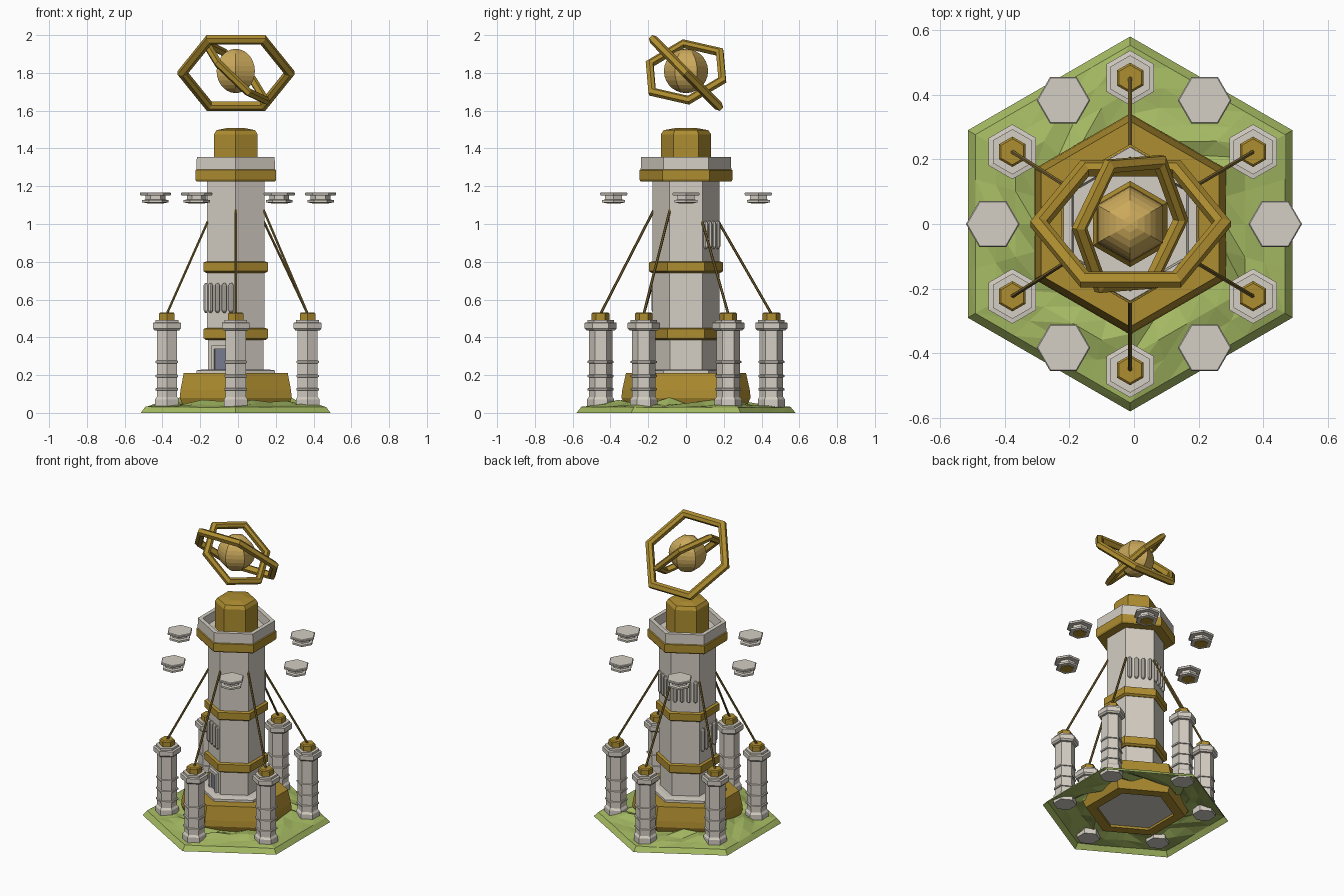
import bpy, math, random
from mathutils import Vector, Matrix

if "Cube" in bpy.data.objects:
    bpy.data.objects.remove(bpy.data.objects["Cube"])

random.seed(4)
CX = -0.012  # tower axis


def material(name, rgb):
    lin = [((c / 255 + 0.055) / 1.055) ** 2.4 for c in rgb]
    m = bpy.data.materials.new(name)
    m.diffuse_color = (*lin, 1)
    m.use_nodes = True
    m.node_tree.nodes["Principled BSDF"].inputs["Base Color"].default_value = m.diffuse_color
    return m


GRASS = material("grass green", (164, 185, 98))
STONE = material("pale stone", (212, 206, 195))
GOLD = material("old gold", (174, 141, 48))
LIGHT = material("light gold", (204, 170, 92))
CABLE = material("dark bronze", (125, 104, 50))
DOOR = material("slate blue", (122, 126, 148))


def mesh(name, verts, faces, mat, matrix=None):
    me = bpy.data.meshes.new(name)
    me.from_pydata([tuple(v) for v in verts], [], faces)
    if matrix:
        me.transform(matrix)
    me.materials.append(mat)
    ob = bpy.data.objects.new(name, me)
    bpy.context.collection.objects.link(ob)
    return ob


def lathe(name, profile, mat, at=(CX, 0, 0), sides=6, turn=90, loop=False, matrix=None):
    """Sweep (radius, height) points, listed from bottom to top outside, round the z axis."""
    n, k = sides, len(profile)
    verts, faces = [], []
    for r, z in profile:
        for i in range(n):
            a = math.radians(turn) + math.tau * i / n
            verts.append((r * math.cos(a), r * math.sin(a), z))
    for j in range(k if loop else k - 1):
        b, t = j * n, ((j + 1) % k) * n
        for i in range(n):
            i2 = (i + 1) % n
            faces.append((b + i, b + i2, t + i2, t + i))
    if not loop:
        faces.append(tuple(reversed(range(n))))
        faces.append(tuple(range((k - 1) * n, k * n)))
    return mesh(name, verts, faces, mat, matrix or Matrix.Translation(at))


def face_frame(angle, apothem):
    """Matrix for a wall face: local x along the wall, local y outward, z up."""
    a = math.radians(angle)
    out = Vector((math.cos(a), math.sin(a), 0))
    m = Matrix.Rotation(a - math.pi / 2, 4, 'Z')
    return Matrix.Translation(Vector((CX, 0, 0)) + out * apothem) @ m


def box(name, x0, x1, y0, y1, z0, z1, mat, matrix):
    v = [(x, y, z) for z in (z0, z1) for x, y in ((x0, y0), (x1, y0), (x1, y1), (x0, y1))]
    f = [(3, 2, 1, 0), (4, 5, 6, 7)] + [(i, (i + 1) % 4, (i + 1) % 4 + 4, i + 4) for i in range(4)]
    return mesh(name, v, f, mat, matrix)


# Grassy hexagonal ground shell with uneven top
corners = [Vector((math.cos(math.radians(90 + 60 * i)), math.sin(math.radians(90 + 60 * i)), 0)) for i in range(6)]
outline = [corners[i].lerp(corners[(i + 1) % 6], s / 4) for i in range(6) for s in range(4)]
N = len(outline)
verts, faces = [], []
rings = [(0.58, 0, 0), (0.553, 0.03, 0.003), (0.48, 0.043, 0.01), (0.41, 0.053, 0.018), (0.34, 0.06, 0.022), (0.29, 0.055, 0.01)]
for r, z, wobble in rings:
    for p in outline:
        verts.append((p.x * r, p.y * r, z + random.uniform(-wobble, wobble)))
for j in range(len(rings) - 1):
    for i in range(N):
        a, b = j * N + i, j * N + (i + 1) % N
        faces += [(a, b, b + N), (a, b + N, a + N)]
mesh("grass_ground", verts, faces, GRASS, Matrix.Translation((CX, 0, 0)))

# Pedestal and tower
lathe("gold_pedestal", [(0.24, 0.01), (0.31, 0.01), (0.342, 0.08), (0.338, 0.12), (0.318, 0.21), (0.24, 0.21)], GOLD, loop=True)
lathe("tower_foot", [(0.25, 0.025), (0.24, 0.225), (0.2, 0.23)], STONE)
lathe("tower_wall", [(0.17, 0.2), (0.17, 0.4), (0.177, 0.45), (0.177, 1.25)], STONE)
for z0, z1, name in ((0.395, 0.445, "lower_band"), (0.75, 0.797, "middle_band")):
    lathe(name, [(0.18, z0 - 0.01), (0.196, z0), (0.196, z1), (0.18, z1 + 0.005)], GOLD)
lathe("balcony_band", [(0.24, 1.225), (0.247, 1.235), (0.247, 1.285), (0.235, 1.29)], GOLD)
lathe("parapet", [(0.2, 1.28), (0.24, 1.28), (0.238, 1.355), (0.208, 1.355)], STONE, loop=True)
lathe("balcony_floor", [(0.215, 1.27), (0.215, 1.295)], STONE)
lathe("gold_dome", [(0.133, 1.28), (0.133, 1.475), (0.118, 1.497), (0.06, 1.507)], GOLD)

# Door on the front left wall
frame = face_frame(240, 0.147)
box("door_panel", -0.04, 0.04, -0.01, 0.006, 0.225, 0.34, DOOR, frame)
for s in (-1, 1):
    box("door_jamb", s * 0.046 - 0.008, s * 0.046 + 0.008, -0.01, 0.018, 0.225, 0.34, STONE, frame)
box("door_lintel", -0.054, 0.054, -0.01, 0.018, 0.338, 0.358, STONE, frame)

# Upright rounded slats on four walls
for angle, z0, z1 in ((180, 0.53, 0.687), (240, 0.53, 0.687), (60, 0.868, 1.015), (120, 0.868, 1.015)):
    for i in range(4):
        m = face_frame(angle, 0.157) @ Matrix.Translation(((i - 1.5) * 0.042, 0, 0))
        lathe("wall_slat", [(0.006, z0), (0.014, z0 + 0.012), (0.014, z1 - 0.012), (0.006, z1)],
              STONE, sides=8, turn=22.5, matrix=m)

# Six pillars with gold caps and stay cables
for i in range(6):
    a = math.radians(30 + 60 * i)
    d = Vector((math.cos(a), math.sin(a), 0))
    p = Vector((CX, 0, 0)) + d * 0.452
    if abs(d.x) > 0.1:
        p = Vector((-0.004 + d.x * 0.43, d.y * 0.447, 0))
    lathe("pillar", [(0.072, 0.02), (0.072, 0.072), (0.062, 0.085), (0.062, 0.435),
                     (0.075, 0.437), (0.085, 0.447), (0.085, 0.477), (0.07, 0.479), (0.07, 0.493), (0.05, 0.493)], STONE, at=p)
    for z in (0.125, 0.195, 0.27):
        lathe("pillar_ring", [(0.06, z - 0.008), (0.069, z - 0.005), (0.069, z + 0.005), (0.06, z + 0.008)], STONE, at=p)
    lathe("pillar_cap", [(0.047, 0.48), (0.047, 0.525), (0.04, 0.532)], GOLD, at=p)
    start = p + Vector((0, 0, 0.525))
    end = Vector((CX, 0, 1.075 if d.y < 0 and d.x > -0.5 else 1.015)) + d * 0.17
    v = end - start
    m = Matrix.Translation(start) @ v.to_track_quat('Z', 'Y').to_matrix().to_4x4()
    lathe("stay_cable", [(0.007, 0), (0.007, v.length)], CABLE, matrix=m)

# Six floating stone discs with gold undersides
for i in range(6):
    a = math.radians(60 * i)
    p = (math.cos(a) * 0.437, math.sin(a) * 0.442, 0)
    lathe("floating_disc", [(0.055, 1.112), (0.07, 1.114), (0.07, 1.126), (0.052, 1.13), (0.052, 1.15),
                            (0.08, 1.152), (0.083, 1.156), (0.083, 1.163), (0.079, 1.167)], STONE, at=p, turn=0)
    lathe("disc_core", [(0.045, 1.109), (0.045, 1.12)], GOLD, at=p, turn=0)

# Six-sided orb
R, H = 0.117, 1.81
orb = [(max(R * math.cos(t), 0.002), H + R * math.sin(t)) for t in
       [math.radians(-90 + 180 * k / 14) for k in range(15)]]
lathe("floating_orb", orb, LIGHT)


# Two tilted hexagonal rings round the orb
def ring(name, r, e1, e2, centre, w):
    e1 = Vector(e1).normalized()
    e2 = Vector(e2)
    e2 = (e2 - e1 * e2.dot(e1)).normalized()
    m = Matrix.Translation(centre) @ Matrix((e1, e2, e1.cross(e2))).transposed().to_4x4()
    section = [(r - 2.0 * w, -0.6 * w), (r - 1.1 * w, -w), (r, -0.5 * w),
               (r, 0.5 * w), (r - 1.1 * w, w), (r - 2.0 * w, 0.6 * w)]
    lathe(name, section, GOLD, turn=0, loop=True, matrix=m)


ring("outer_ring", 0.31, (1, 0, 0), (0, 0.70, -0.715), (-0.0105, 0, 1.8), 0.025)
ring("inner_ring", 0.24, (-0.178, -0.015, 0.17), (0.03, 0.39, 0.065), (CX, 0, 1.805), 0.022)
